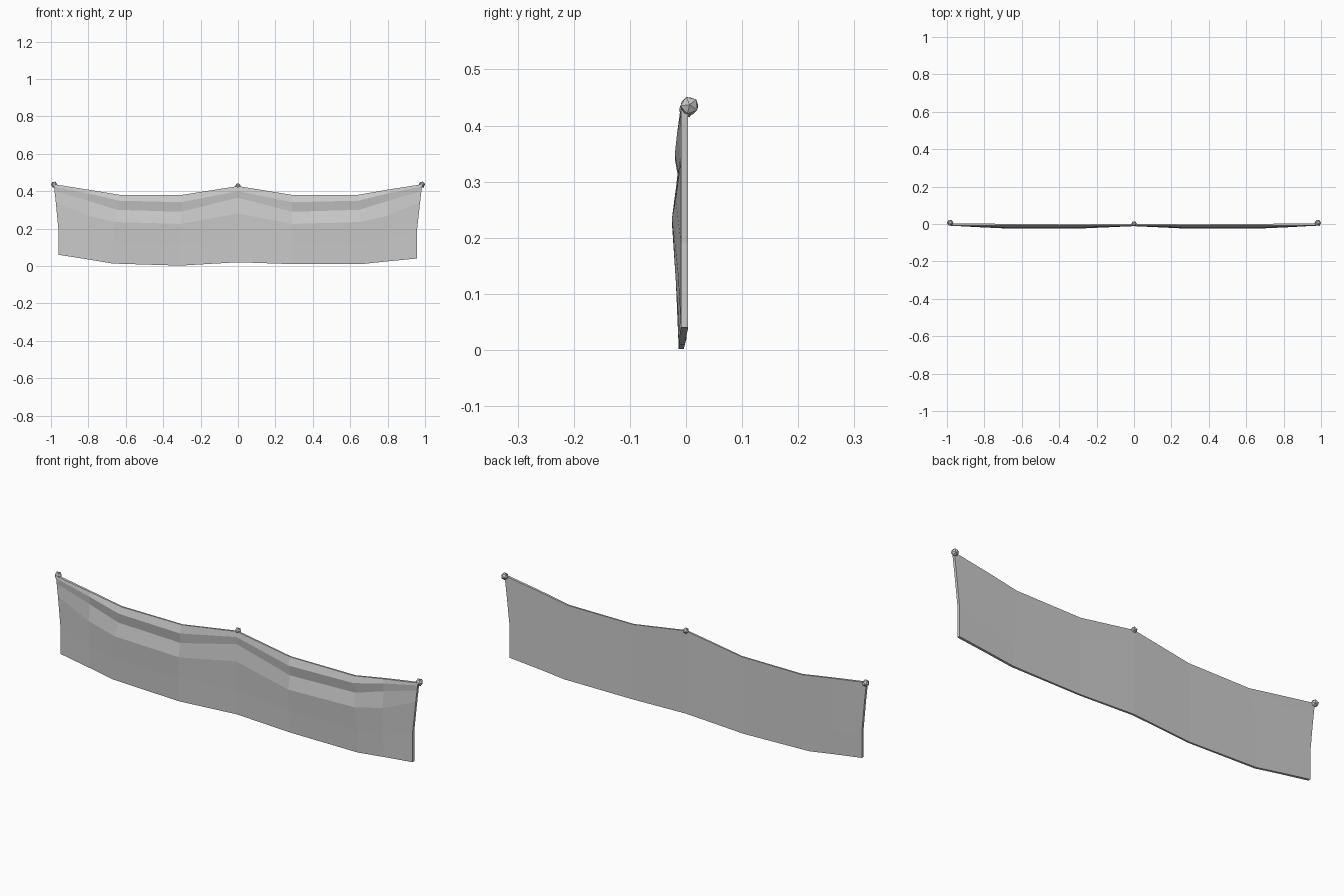
import bpy, bmesh
from mathutils import Vector

# Cloth columns: x at top, x at bottom, fold strength, back y, row heights top to bottom
COLS = [
    (-0.985, -0.960, 0.00, 0.004, (0.437, 0.425, 0.400, 0.340, 0.190, 0.060)),
    (-0.800, -0.800, 0.60, 0.002, (0.408, 0.388, 0.348, 0.268, 0.140, 0.035)),
    (-0.630, -0.670, 1.00, 0.000, (0.380, 0.349, 0.300, 0.235, 0.120, 0.013)),
    (-0.300, -0.310, 1.00, -0.002, (0.380, 0.341, 0.290, 0.225, 0.120, 0.002)),
    (0.000, 0.000, 0.15, 0.001, (0.427, 0.400, 0.365, 0.280, 0.135, 0.020)),
    (0.290, 0.290, 1.00, -0.002, (0.380, 0.341, 0.290, 0.225, 0.120, 0.010)),
    (0.640, 0.660, 1.00, 0.000, (0.380, 0.349, 0.300, 0.235, 0.120, 0.010)),
    (0.800, 0.800, 0.60, 0.002, (0.408, 0.388, 0.348, 0.268, 0.140, 0.025)),
    (0.985, 0.957, 0.00, 0.004, (0.437, 0.425, 0.400, 0.340, 0.190, 0.040)),
]
FOLD = (0.0, -0.011, -0.002, -0.016, -0.009, -0.004)   # forward bulge per row
ROWS = len(FOLD)


def banner():
    bm = bmesh.new()
    front, back = [], []
    for xt, xb, amp, yb, zs in COLS:
        f, b = [], []
        for r, z in enumerate(zs):
            t = (zs[0] - z) / (zs[0] - zs[-1])
            x = xt + (xb - xt) * min(1, t * 1.7)
            f.append(bm.verts.new((x, -0.009 + amp * FOLD[r], z)))
            b.append(bm.verts.new((x, yb - 0.002 * amp * t, z)))
        front.append(f)
        back.append(b)
    n = len(COLS)
    # front and back sheets
    for c in range(n - 1):
        for r in range(ROWS - 1):
            for g in (front, back):
                bm.faces.new((g[c][r], g[c][r + 1], g[c + 1][r + 1], g[c + 1][r]))
    # rim strip closing the edges
    rim = ([(c, 0) for c in range(n)] + [(n - 1, r) for r in range(1, ROWS)]
           + [(c, ROWS - 1) for c in range(n - 2, -1, -1)]
           + [(0, r) for r in range(ROWS - 2, 0, -1)])
    for (c, r), (c2, r2) in zip(rim, rim[1:] + rim[:1]):
        bm.faces.new((front[c][r], front[c2][r2], back[c2][r2], back[c][r]))
    bmesh.ops.recalc_face_normals(bm, faces=bm.faces)
    me = bpy.data.meshes.new("cloth_banner")
    bm.to_mesh(me)
    bm.free()
    bpy.context.collection.objects.link(bpy.data.objects.new("cloth_banner", me))


def knob(name, loc, radius):
    bpy.ops.mesh.primitive_ico_sphere_add(subdivisions=1, radius=radius, location=loc,
                                          rotation=(0.4, 0.3, 0.2))
    bpy.context.object.name = name


banner()
# Hanging knots at the corners and the middle
knob("left_knot", (-0.983, 0.006, 0.435), 0.018)
knob("right_knot", (0.983, 0.006, 0.435), 0.018)
knob("middle_knot", (0.0, 0.001, 0.428), 0.015)
